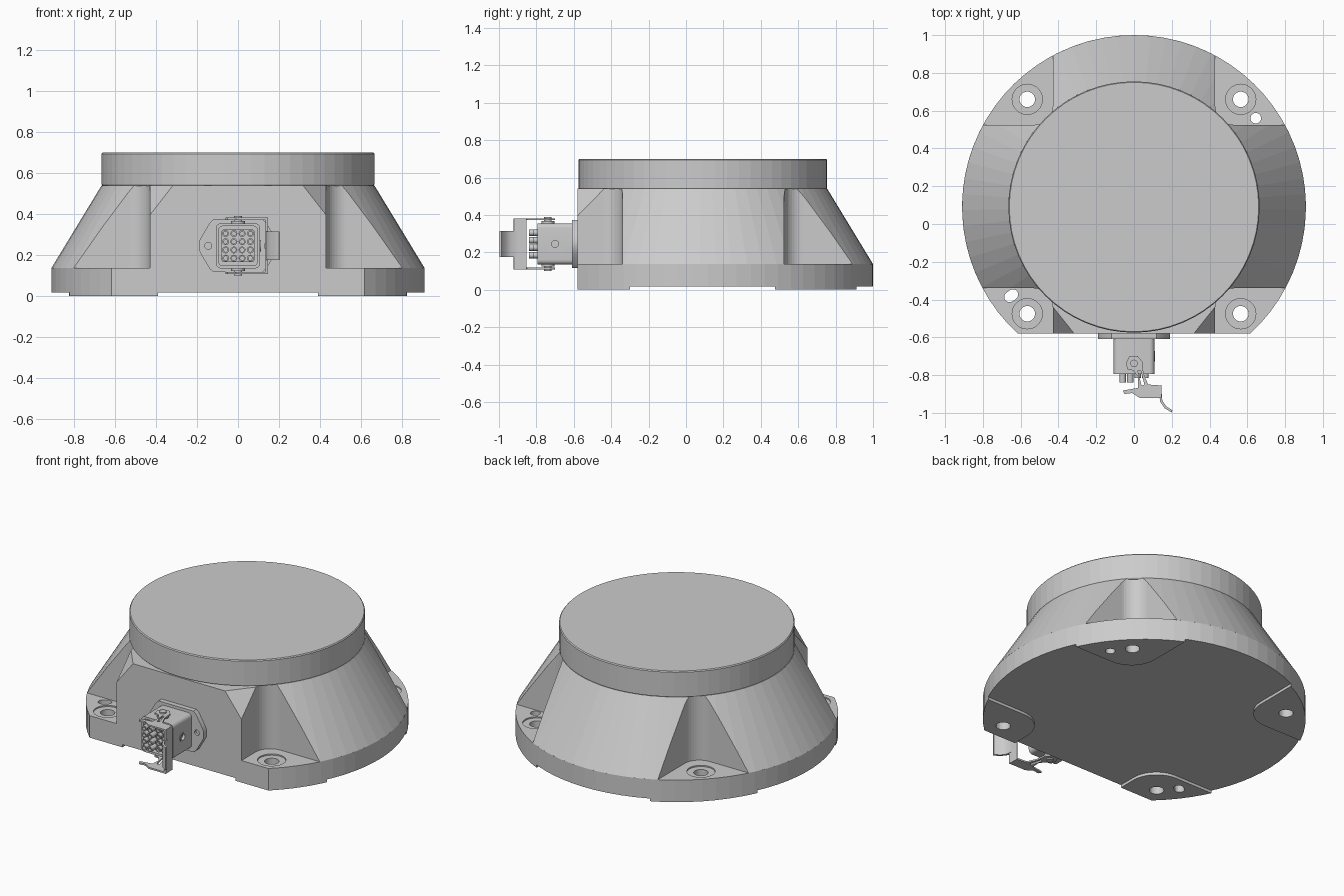
import bpy, bmesh
from math import sin, cos, pi, radians, asin, sqrt

if "Cube" in bpy.data.objects:
    bpy.data.objects.remove(bpy.data.objects["Cube"])

CY, FRONT, R_BASE, R_TOP = 0.09, -0.58, 0.91, 0.665   # body centre, flat front, radii
Z0, Z1, Z2, Z3 = 0.017, 0.137, 0.54, 0.70             # underside, base top, cone top, lid top


def loft(name, rings):
    """Closed solid through rings of 3D points with equal counts."""
    bm = bmesh.new()
    vs = [[bm.verts.new(p) for p in ring] for ring in rings]
    n = len(vs[0])
    for a, b in zip(vs, vs[1:]):
        for i in range(n):
            bm.faces.new((a[i], a[(i + 1) % n], b[(i + 1) % n], b[i]))
    bm.faces.new(vs[0][::-1])
    bm.faces.new(vs[-1])
    bmesh.ops.recalc_face_normals(bm, faces=bm.faces)
    me = bpy.data.meshes.new(name)
    bm.to_mesh(me)
    bm.free()
    ob = bpy.data.objects.new(name, me)
    bpy.context.collection.objects.link(ob)
    return ob


def prism(name, pts, lo, hi, axis='z'):
    put = {'z': lambda p, w: (p[0], p[1], w),
           'y': lambda p, w: (p[0], w, p[1]),
           'x': lambda p, w: (w, p[0], p[1])}[axis]
    return loft(name, [[put(p, w) for p in pts] for w in (lo, hi)])


def circle(x, y, r, n=24):
    return [(x + r * cos(2 * pi * i / n), y + r * sin(2 * pi * i / n)) for i in range(n)]


def rounded(x0, x1, y0, y1, r, n=5):
    out = []
    for cx, cy, a in ((x1 - r, y1 - r, 0), (x0 + r, y1 - r, 90), (x0 + r, y0 + r, 180), (x1 - r, y0 + r, 270)):
        out += [(cx + r * cos(radians(a + 90 * i / n)), cy + r * sin(radians(a + 90 * i / n))) for i in range(n + 1)]
    return out


def boolean(ob, cutters, op='DIFFERENCE', keep=False):
    """Apply boolean with each cutter, then delete the cutters."""
    for c in cutters:
        m = ob.modifiers.new('cut', 'BOOLEAN')
        m.operation, m.object, m.solver = op, c, 'EXACT'
        bpy.context.view_layer.update()
        dg = bpy.context.evaluated_depsgraph_get()
        me = bpy.data.meshes.new_from_object(ob.evaluated_get(dg))
        ob.modifiers.clear()
        ob.data = me
        if not keep:
            bpy.data.objects.remove(c)


def quadrant(cx, cy, sx, sy, r, n=10):
    """Outward corner region with a rounded inner corner."""
    arc = [(cx + sx * r * (1 - cos(pi / 2 * i / n)), cy + sy * r * (1 - sin(pi / 2 * i / n))) for i in range(n + 1)]
    return [(cx, 1.2 * sy)] + arc + [(1.2 * sx, cy), (1.2 * sx, 1.2 * sy)]


# Base plate: disc with a flat front
a0 = asin((FRONT - CY) / R_BASE)
N = 56
outline = [(R_BASE * cos(a0 + (pi - 2 * a0) * i / N), CY + R_BASE * sin(a0 + (pi - 2 * a0) * i / N)) for i in range(N + 1)]
base = prism('base_plate', outline, Z0, Z1)

# Conical body: tangent planes run off the cone to the flat front
TA = radians(-38.5)


def body_ring(r, z):
    arc = [TA + (pi - 2 * TA) * i / 48 for i in range(49)]
    x = (r - (FRONT - CY) * sin(TA)) / cos(TA)
    return [(x, FRONT, z)] + [(r * cos(a), CY + r * sin(a), z) for a in arc] + [(-x, FRONT, z)]


body = loft('conical_body', [body_ring(R_BASE, Z1), body_ring(R_TOP, Z2)])

# Corner pockets, feet and bolt holes
corners = [(sx, sy) for sx in (-1, 1) for sy in (-1, 1)]
boolean(body, [prism('pocket_cutter', quadrant(0.43 * sx, 0.525 if sy > 0 else -0.34, sx, sy, 0.1), 0.1, 0.6)
               for sx, sy in corners])


def pin_hole(sx, sy):
    if (sx, sy) == (1, 1):
        return circle(0.645, 0.56, 0.028)
    if (sx, sy) == (-1, -1):   # slot pointing at the middle
        d = (cos(radians(35)), sin(radians(35)))
        return [(-0.65 + 0.028 * cos(radians(t + 35)) + s * 0.011 * d[0], -0.38 + 0.028 * sin(radians(t + 35)) + s * 0.011 * d[1])
                for s, st in ((1, -90), (-1, 90)) for t in range(st, st + 181, 20)]


for sx, sy in corners:
    hx, hy = 0.565 * sx, (0.66 if sy > 0 else -0.475)
    foot = prism('foot_pad', quadrant(0.39 * sx, 0.475 if sy > 0 else -0.30, sx, sy, 0.17), 0, Z0)
    boolean(foot, [prism('trim', outline, -0.1, 0.1)], 'INTERSECT')
    holes = [circle(hx, hy, 0.041)] + ([pin_hole(sx, sy)] if pin_hole(sx, sy) else [])
    for ob in (foot, base):
        boolean(ob, [prism('hole_cutter', h, -0.2, 0.3) for h in holes])
    boolean(base, [prism('counterbore_cutter', circle(hx, hy, 0.08, 32), Z1 - 0.008, 0.3)])

# Top drum with a fine edge chamfer
loft('top_drum', [[(x, y, z) for x, y in circle(0, CY, r, 64)]
                  for r, z in ((R_TOP - 0.004, Z2 - 0.002), (R_TOP, Z2 + 0.004), (R_TOP, Z3 - 0.006), (R_TOP - 0.005, Z3))])

# Connector: pointed flange, open housing, contact block and contacts
CZ = 0.245
flange_pts = []
for px, pz in ((0.19, 0.022), (0.172, 0.055), (0.138, 0.112), (0.12, 0.128)):
    flange_pts.append((px, pz))
flange_pts += [(-x, z) for x, z in flange_pts[::-1]]
flange_pts += [(x, -z) for x, z in flange_pts[::-1]]
flange_pts = [(x, CZ + z) for x, z in flange_pts]
flange = prism('connector_flange', flange_pts, -0.61, FRONT, 'y')
boolean(flange, [prism('hole_cutter', circle(s * 0.145, CZ, 0.017, 16), -0.65, -0.595, 'y') for s in (-1, 1)])

housing = prism('connector_housing', rounded(-0.108, 0.108, CZ - 0.11, CZ + 0.11, 0.025), -0.795, -0.61, 'y')
boolean(housing, [prism('cavity_cutter', rounded(-0.094, 0.094, CZ - 0.096, CZ + 0.096, 0.018), -0.9, -0.66, 'y'),
                  prism('side_hole_cutter', circle(-0.70, CZ, 0.02, 16), 0.09, 0.15, 'x')])
prism('contact_block', rounded(-0.08, 0.08, CZ - 0.08, CZ + 0.08, 0.012), -0.79, -0.66, 'y')
for i in range(4):
    for j in range(4):
        x, z = -0.06 + 0.04 * i, CZ - 0.06 + 0.04 * j
        end = -0.84 if i < 2 else -0.815
        c = prism('contact_sleeve', circle(x, z, 0.017, 12), end, -0.785, 'y')
        boolean(c, [prism('bore_cutter', circle(x, z, 0.01, 12), -0.9, -0.80, 'y')])

# Side screw ring on the housing
ring = prism('side_screw_ring', circle(-0.70, CZ, 0.028, 20), 0.105, 0.112, 'x')
boolean(ring, [prism('bore_cutter', circle(-0.70, CZ, 0.019, 20), 0.0, 0.2, 'x')])

# Locking lever: mirrored hook plates on pivots, cross web and finger tab
hook = [(-0.042, -0.735), (-0.025, -0.702), (0.02, -0.70), (0.045, -0.73), (0.05, -0.79), (0.075, -0.85),
        (0.145, -0.855), (0.145, -0.92), (0.03, -0.92), (-0.01, -0.895), (-0.05, -0.9), (-0.06, -0.882),
        (0.02, -0.868), (0.022, -0.81), (-0.005, -0.775), (-0.035, -0.77)]
slot = [(0.02, -0.775), (0.036, -0.778), (0.055, -0.85), (0.04, -0.855)]
for s in (-1, 1):
    plate = prism('lever_plate', hook, *sorted((CZ + s * 0.127, CZ + s * 0.137)), 'z')
    boolean(plate, [prism('slot_cutter', slot, 0, 0.6)])
    prism('lever_pivot', circle(0, -0.738, 0.034, 20), *sorted((CZ + s * 0.105, CZ + s * 0.122)))
    prism('pivot_head', circle(0, -0.738, 0.02, 16), *sorted((CZ + s * 0.12, CZ + s * 0.145)))
prism('lever_web', [(0.075, -0.848), (0.145, -0.853), (0.147, -0.92), (0.135, -0.922), (0.133, -0.863), (0.075, -0.858)][1:5],
      CZ - 0.137, CZ + 0.137)
tab = [(0.134, -0.90), (0.147, -0.90), (0.15, -0.935), (0.17, -0.965), (0.203, -0.986), (0.2, -0.998), (0.162, -0.975), (0.138, -0.94)]
prism('finger_tab', tab, CZ - 0.07, CZ + 0.07)

# Smooth the small connector parts, leave the faceted body flat
for ob in bpy.context.scene.objects:
    if ob.type == 'MESH' and ob.name.startswith(('connector', 'contact', 'lever', 'pivot', 'finger', 'side')):
        bpy.ops.object.select_all(action='DESELECT')
        ob.select_set(True)
        bpy.context.view_layer.objects.active = ob
        bpy.ops.object.shade_smooth_by_angle(angle=radians(35))
